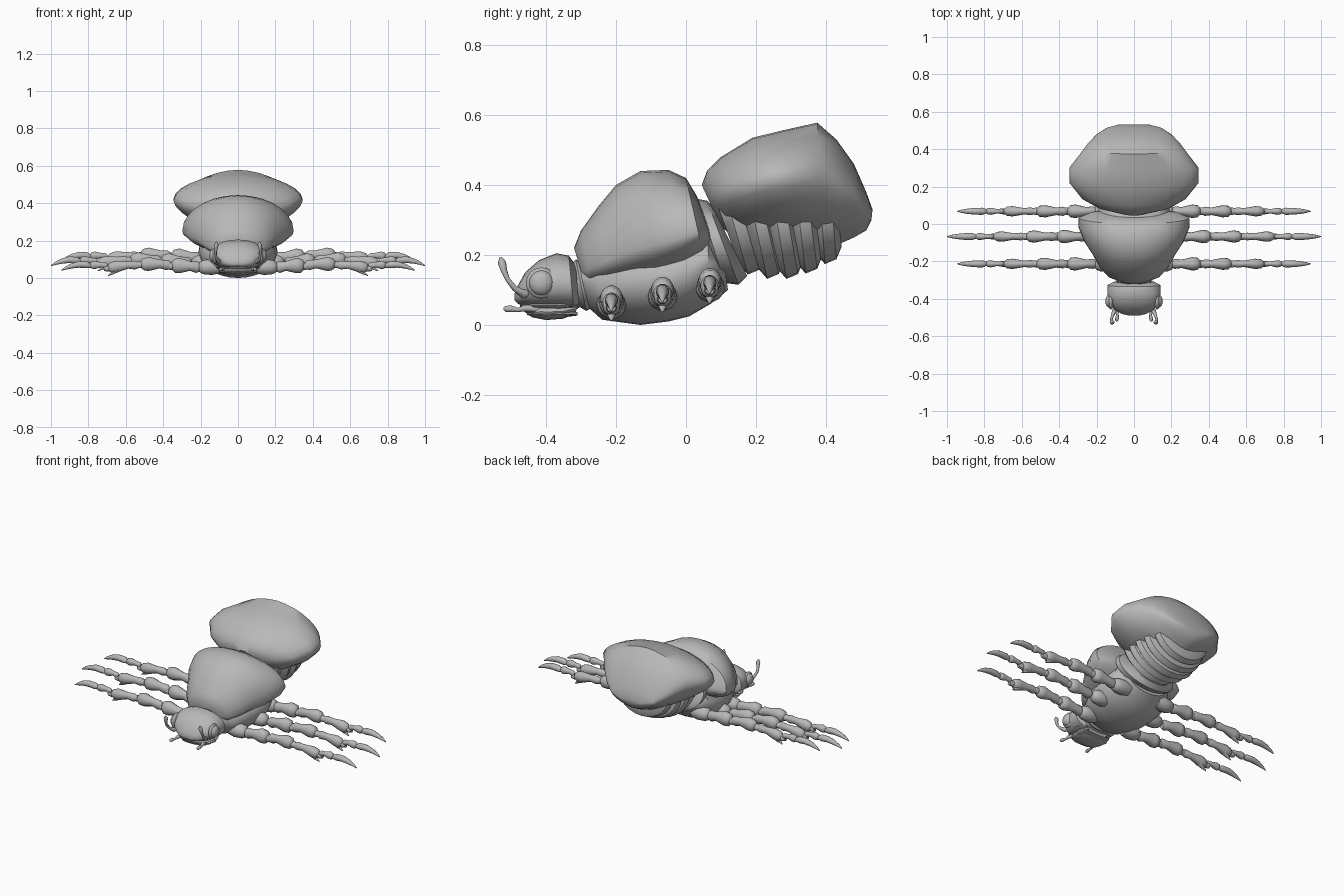
import bpy, bmesh, math
from mathutils import Vector

mat = bpy.data.materials.new("shell grey")
mat.diffuse_color = (0.48, 0.48, 0.48, 1)


def loft(name, rings, angle=40):
    """Skin a list of equal-length rings and cap both ends."""
    bm = bmesh.new()
    vs = [[bm.verts.new(p) for p in r] for r in rings]
    n = len(vs[0])
    for a, b in zip(vs, vs[1:]):
        for i in range(n):
            j = (i + 1) % n
            bm.faces.new((a[i], a[j], b[j], b[i]))
    bm.faces.new(vs[0])
    bm.faces.new(vs[-1])
    bmesh.ops.recalc_face_normals(bm, faces=bm.faces[:])
    me = bpy.data.meshes.new(name)
    bm.to_mesh(me)
    bm.free()
    ob = bpy.data.objects.new(name, me)
    bpy.context.collection.objects.link(ob)
    me.materials.append(mat)
    bpy.ops.object.select_all(action='DESELECT')
    ob.select_set(True)
    bpy.context.view_layer.objects.active = ob
    bpy.ops.object.shade_smooth_by_angle(angle=math.radians(angle))
    return ob


def spow(v, e):
    return math.copysign(abs(v) ** e, v)


def body(name, sections, f=0.5, up=1.0, low=1.0, n=28, angle=40):
    """Sections: top y, top z, bottom y, bottom z, half width; widest at fraction f."""
    rings = []
    for ty, tz, by, bz, w in sections:
        top, bot = Vector((0, ty, tz)), Vector((0, by, bz))
        mid = bot.lerp(top, f)
        ring = []
        for i in range(n):
            a = 2 * math.pi * i / n
            c, s = math.cos(a), math.sin(a)
            e = up if s > 0 else low
            p = mid.lerp(top if s > 0 else bot, abs(s) ** e)
            p.x = w * spow(c, e)
            ring.append(p)
        rings.append(ring)
    return loft(name, rings, angle)


def tube(name, pts, radii, n=10):
    """Round tube along a path; each radius may be a (sideways, upright) pair."""
    pts = [Vector(p) for p in pts]
    rings = []
    for i, p in enumerate(pts):
        d = (pts[min(i + 1, len(pts) - 1)] - pts[max(i - 1, 0)]).normalized()
        u = d.cross(Vector((0, 0, 1))).normalized()
        v = u.cross(d)
        r = radii[i] if isinstance(radii[i], tuple) else (radii[i],) * 2
        rings.append([p + u * r[0] * math.cos(2 * math.pi * k / n)
                      + v * r[1] * math.sin(2 * math.pi * k / n) for k in range(n)])
    return loft(name, rings, 60)


# abdomen: wide pointed back shell
body("abdomen_shell", [
    (.045, .40, .10, .28, .09), (.06, .44, .14, .25, .20), (.10, .48, .19, .24, .28),
    (.19, .535, .26, .24, .345), (.28, .557, .33, .24, .345), (.375, .578, .40, .22, .28),
    (.43, .53, .435, .23, .245), (.48, .46, .48, .25, .20), (.515, .38, .515, .27, .145),
    (.533, .33, .53, .30, .08)], f=.58, up=1.1, low=1.25)

# abdomen: ridged belly bands fanning out below the shell
for i in range(5):
    t = i / 4
    y, z = .165 + .22 * t, .15 - .02 * math.sin(math.pi * t) + .03 * t * t
    w = .15 + .05 * math.sin(math.pi * (.15 + .7 * t))
    ty = .07 + .28 * t
    body(f"belly_band_{i + 1}", [
        (ty, .40, y - .015, z + .025, w * .88), (ty + .03, .42, y + .012, z - .006, w * 1.04),
        (ty + .06, .42, y + .045, z + .008, w), (ty + .07, .41, y + .06, z + .045, w * .85)], f=.6)

# waist collar
body("waist_collar", [(.025, .34, .09, .14, .15), (.035, .36, .11, .12, .19),
                      (.06, .355, .15, .115, .19), (.075, .34, .175, .14, .14)])

# thorax: domed back and rounded underside
body("thorax_dome", [
    (-.32, .22, -.29, .12, .08), (-.30, .27, -.27, .11, .14), (-.25, .34, -.22, .115, .185),
    (-.20, .40, -.15, .125, .22), (-.13, .44, -.08, .135, .265), (-.05, .443, 0, .165, .298),
    (0, .42, .05, .20, .295), (.03, .37, .075, .23, .23), (.045, .335, .075, .26, .13)], f=.3)
body("thorax_underside", [
    (-.31, .18, -.29, .06, .09), (-.26, .20, -.24, .015, .15), (-.13, .25, -.13, 0, .20),
    (-.05, .25, -.05, .01, .21), (0, .27, .01, .025, .21), (.06, .29, .07, .06, .19),
    (.10, .24, .12, .10, .13)])

# neck ring
body("neck", [(-.335, .165, -.31, .055, .075), (-.315, .187, -.285, .04, .10),
              (-.295, .18, -.265, .05, .09)])

# head, upper lip plate and lower jaw
body("head", [
    (-.315, .17, -.305, .05, .11), (-.335, .198, -.32, .04, .142), (-.37, .205, -.37, .04, .143),
    (-.42, .185, -.42, .045, .135), (-.46, .15, -.455, .052, .105), (-.482, .11, -.48, .06, .065),
    (-.49, .09, -.49, .07, .025)], f=.48, up=.9, low=.9)
body("jaw", [(-.31, .06, -.315, .035, .07), (-.35, .06, -.35, .018, .10), (-.40, .06, -.40, .014, .10),
             (-.44, .06, -.44, .022, .08), (-.47, .06, -.465, .04, .04)])
for i, z in enumerate((.055, .032)):
    body(f"mouth_plate_{i + 1}", [(-.31, z + .005, -.31, z - .005, .09 - .01 * i),
                                  (-.36, z + .012, -.36, z - .012, .118 - .015 * i),
                                  (-.43, z + .01, -.43, z - .01, .10 - .015 * i),
                                  (-.475 + .02 * i, z + .003, -.475 + .02 * i, z - .003, .05)])

BONE = ((0, .5), (.12, .75), (.35, .62), (.72, 1), (.9, .9), (1, .45))
# leg joints: start x, end x, start z, end z, thickness
JOINTS = ((.20, .355, -.005, .005, .042), (.36, .52, .008, .012, .038), (.53, .695, .01, -.008, .032),
          (.70, .79, .005, .006, .022))

for side, s in (("left", -1), ("right", 1)):
    # eye with a rim
    for nm, rx, ry, x in (("eye", .026, .036, .128), ("eye_rim", .016, .044, .124)):
        bpy.ops.mesh.primitive_uv_sphere_add(segments=20, ring_count=12, location=(s * x, -.413, .12))
        eye = bpy.context.object
        eye.name = f"{nm}_{side}"
        eye.scale = (rx, ry, ry)
        eye.data.materials.append(mat)
        bpy.ops.object.shade_smooth()

    # clubbed antenna and short feeler
    tube(f"antenna_{side}", [(s * .09, -.445, .095), (s * .105, -.465, .088), (s * .115, -.49, .105),
                             (s * .122, -.51, .13), (s * .119, -.52, .155), (s * .116, -.526, .178),
                             (s * .115, -.53, .193)],
         (.010, .013, .008, .007, .009, .012, .004))
    tube(f"feeler_{side}", [(s * .075, -.42, .045), (s * .083, -.46, .048), (s * .088, -.48, .043),
                            (s * .09, -.50, .046), (s * .092, -.515, .046), (s * .092, -.522, .046)],
         (.010, .010, .006, .010, .009, .003))

    # three legs, the middle one set further out
    for leg, y, z, out in (("front", -.213, .058, 0), ("middle", -.067, .083, .055), ("rear", .068, .108, 0)):
        tag = f"{leg}_leg_{side}"
        tube(f"{tag}_hip", [(s * (x + out * .6), y, z) for x in (.10, .14, .18, .20, .215)],
             (.035, .043, .040, .032, .015), 14)
        for k, (x0, x1, z0, z1, r) in enumerate(JOINTS):
            pts = [(s * (x0 + (x1 - x0) * t + out), y, z + z0 + (z1 - z0) * t
                    + .008 * math.sin(math.pi * t)) for t, _ in BONE]
            tube(f"{tag}_segment_{k + 1}", pts, [(r * q * .86, r * q) for _, q in BONE], 14)
            # ball joint
            tube(f"{tag}_joint_{k + 1}", [(s * (x1 + out + d), y, z + z1) for d in (-.02, -.005, .008, .022)],
                 (r * .4, r * .5, r * .5, r * .4))
        # spur under the shin
        tube(f"{tag}_spur", [(s * (.64 + out), y, z - .01), (s * (.67 + out), y, z - .03),
                             (s * (.695 + out), y, z - .046)], ((.018, .016), (.012, .010), .002))
        # curved claw
        tube(f"{tag}_claw", [(s * (x + out), y, z + dz) for x, dz in
                             ((.785, .006), (.81, .012), (.85, .014), (.89, .006), (.92, -.005), (.945, -.018))],
             (.010, .019, .018, .014, .009, .002))
